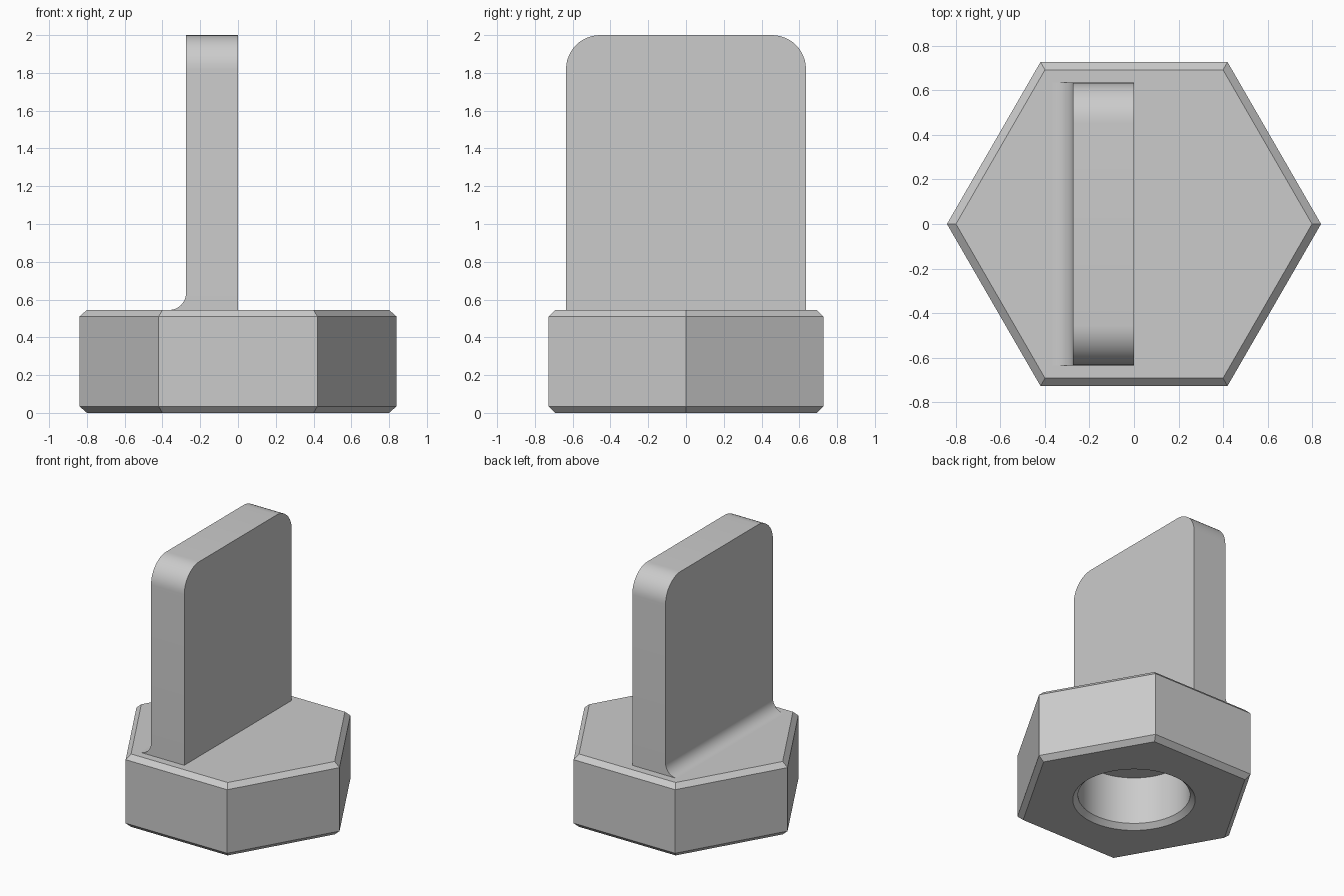
import bpy, bmesh, math
from mathutils import Vector

if "Cube" in bpy.data.objects:
    bpy.data.objects.remove(bpy.data.objects["Cube"], do_unlink=True)

# Main dimensions
HEX_R, CHAMFER, HEAD_H = 0.84, 0.035, 0.545
HOLE_R, HOLE_TOP = 0.38, 0.39
PLATE_T, PLATE_W, PLATE_TOP, CORNER_R = 0.275, 0.635, 2.0, 0.18
FILLET_R = 0.09

grey = bpy.data.materials.new("plain_grey")
grey.use_nodes = True
colour = (0.6, 0.6, 0.6, 1)
grey.diffuse_color = colour
grey.node_tree.nodes["Principled BSDF"].inputs["Base Color"].default_value = colour


def finish(bm, name):
    bmesh.ops.recalc_face_normals(bm, faces=bm.faces)
    mesh = bpy.data.meshes.new(name)
    bm.to_mesh(mesh)
    bm.free()
    mesh.materials.append(grey)
    obj = bpy.data.objects.new(name, mesh)
    bpy.context.collection.objects.link(obj)
    bpy.ops.object.select_all(action='DESELECT')
    obj.select_set(True)
    bpy.context.view_layer.objects.active = obj
    bpy.ops.object.shade_smooth_by_angle(angle=math.radians(30))
    return obj


def ring(bm, radius, z, sides):
    return [bm.verts.new((radius * math.cos(math.tau * i / sides),
                          radius * math.sin(math.tau * i / sides), z))
            for i in range(sides)]


def stack(bm, levels, sides):
    """Join rings given as (radius, z); cap the last one."""
    rings = [ring(bm, r, z, sides) for r, z in levels]
    for a, b in zip(rings, rings[1:]):
        for i in range(sides):
            j = (i + 1) % sides
            bm.faces.new((a[i], a[j], b[j], b[i]))
    bm.faces.new(rings[-1])
    return rings[0]


def arc(cx, cy, radius, start, end, steps=12):
    angles = [math.radians(start + (end - start) * i / steps) for i in range(steps + 1)]
    return [(cx + radius * math.cos(a), cy + radius * math.sin(a)) for a in angles]


def extrude(name, points, direction):
    bm = bmesh.new()
    face = bm.faces.new([bm.verts.new(p) for p in points])
    out = bmesh.ops.extrude_face_region(bm, geom=[face], use_keep_orig=True)
    moved = [v for v in out["geom"] if isinstance(v, bmesh.types.BMVert)]
    bmesh.ops.translate(bm, verts=moved, vec=Vector(direction))
    return finish(bm, name)


# Chamfered hexagonal head with a blind round hole underneath
bm = bmesh.new()
inset_r = HEX_R - CHAMFER / math.cos(math.pi / 6)
outer = stack(bm, [(inset_r, 0), (HEX_R, CHAMFER),
                   (HEX_R, HEAD_H - CHAMFER), (inset_r, HEAD_H)], 6)
hole = stack(bm, [(HOLE_R + CHAMFER, 0), (HOLE_R, CHAMFER), (HOLE_R, HOLE_TOP)], 64)
rim = [e for e in bm.edges if e.is_boundary]
bmesh.ops.triangle_fill(bm, use_beauty=True, use_dissolve=False, edges=rim,
                        normal=(0, 0, -1))
finish(bm, "hex_head")

# Upright grip plate with rounded top corners
cy, cz = PLATE_W - CORNER_R, PLATE_TOP - CORNER_R
outline = ([(-PLATE_W, HEAD_H), (PLATE_W, HEAD_H)]
           + arc(cy, cz, CORNER_R, 0, 90) + arc(-cy, cz, CORNER_R, 90, 180))
extrude("grip_plate", [(-PLATE_T, y, z) for y, z in outline], (PLATE_T, 0, 0))

# Concave fillet where the plate meets the head
curve = [(-PLATE_T, HEAD_H)] + arc(-PLATE_T - FILLET_R, HEAD_H + FILLET_R,
                                   FILLET_R, 0, -90)
extrude("plate_fillet", [(x, -PLATE_W, z) for x, z in curve], (0, 2 * PLATE_W, 0))
